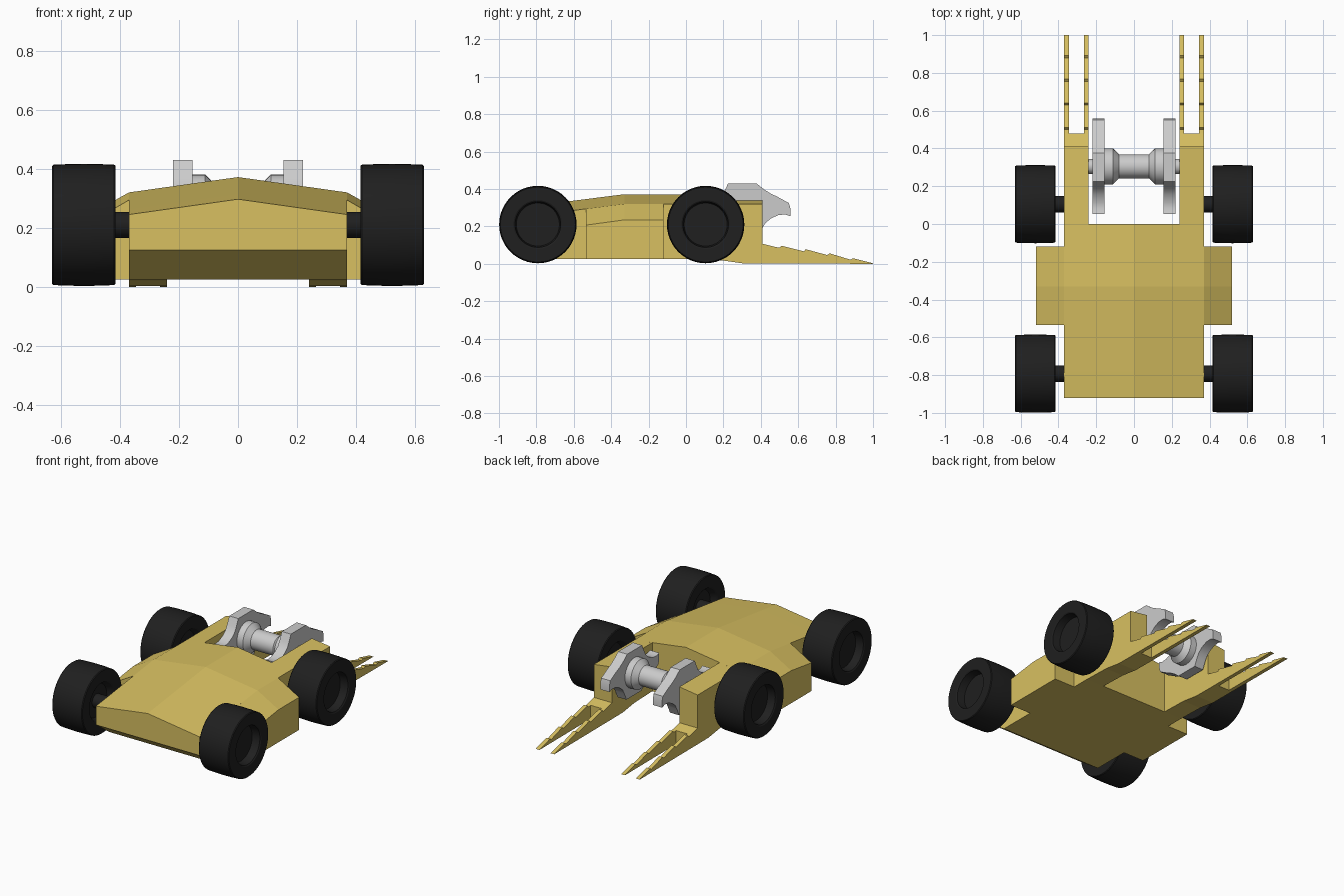
import bpy, bmesh, math

if "Cube" in bpy.data.objects:
    bpy.data.objects.remove(bpy.data.objects["Cube"])


def material(name, rgb):
    m = bpy.data.materials.new(name)
    m.diffuse_color = (*rgb, 1)
    m.use_nodes = True
    m.node_tree.nodes["Principled BSDF"].inputs["Base Color"].default_value = m.diffuse_color
    return m


GOLD = material("gold_paint", (0.69, 0.53, 0.12))
BLACK = material("black_rubber", (0.014, 0.014, 0.014))


def finish(name, bm, mat=None, smooth=False):
    bmesh.ops.recalc_face_normals(bm, faces=bm.faces)
    me = bpy.data.meshes.new(name)
    bm.to_mesh(me)
    bm.free()
    ob = bpy.data.objects.new(name, me)
    bpy.context.collection.objects.link(ob)
    if mat:
        me.materials.append(mat)
    if smooth:
        bpy.ops.object.select_all(action='DESELECT')
        ob.select_set(True)
        bpy.context.view_layer.objects.active = ob
        bpy.ops.object.shade_smooth_by_angle(angle=math.radians(30))
    return ob


def loft(name, sections, mat=None, smooth=False):
    """Skin closed loops of equal length and cap both ends."""
    bm = bmesh.new()
    rings = [[bm.verts.new(p) for p in s] for s in sections]
    for a, b in zip(rings, rings[1:]):
        for i in range(len(a)):
            j = (i + 1) % len(a)
            bm.faces.new((a[i], a[j], b[j], b[i]))
    bm.faces.new(rings[0])
    bm.faces.new(rings[-1])
    return finish(name, bm, mat, smooth)


def prism(name, profile, x0, x1, mat=None, smooth=False):
    """Extrude a (y, z) outline along x."""
    return loft(name, [[(x, y, z) for y, z in profile] for x in (x0, x1)], mat, smooth)


def lathe(name, profile, y, z, mat=None, n=48):
    """Turn an (x, radius) profile around an x-parallel axis."""
    ang = [2 * math.pi * i / n for i in range(n)]
    return loft(name, [[(x, y + r * math.cos(a), z + r * math.sin(a)) for a in ang]
                       for x, r in profile], mat, True)


# Main hull: wedge nose, shallow ridged roof
def hull_section(y, base, edge):
    return [(-0.37, y, base), (0.37, y, base), (0.37, y, edge),
            (0, y, edge + 0.052), (-0.37, y, edge)]


loft("hull", [hull_section(-0.92, 0.125, 0.245), hull_section(-0.78, 0.025, 0.263),
              hull_section(-0.33, 0.025, 0.32), hull_section(0, 0.025, 0.32)], GOLD)

# Toothed fork outline
prong = [(0.48, 0.002), (1, 0), (0.995, 0.004), (0.892, 0.03), (0.88, 0.022),
         (0.768, 0.056), (0.755, 0.047), (0.64, 0.078), (0.63, 0.067),
         (0.51, 0.097), (0.50, 0.086), (0.48, 0.09)]

# Spinner tooth-disc outline about its axis, repeated by half a turn
half = [(-0.08, 0.145), (0.072, 0.145), (0.11, 0.115), (0.145, 0.092), (0.185, 0.073),
        (0.245, 0.04), (0.253, 0.012), (0.253, -0.03), (0.225, -0.021), (0.19, -0.024),
        (0.15, -0.042), (0.12, -0.066), (0.102, -0.097)]
SY, SZ = 0.305, 0.285
disc = [(SY + s * y, SZ + s * z) for s in (1, -1) for y, z in half]

for s, side in ((1, "right"), (-1, "left")):
    # Side pod with sloping top
    loft("side_pod_" + side,
         [[(s * 0.37, y, 0.025), (s * 0.52, y, 0.025), (s * 0.52, y, o), (s * 0.37, y, e)]
          for y, e, o in ((-0.535, 0.294, 0.207), (-0.33, 0.32, 0.235), (-0.12, 0.32, 0.235))],
         GOLD)
    # Arm beside the spinner slot
    loft("arm_" + side,
         [[(s * 0.24, y, b), (s * 0.37, y, b), (s * 0.37, y, 0.32), (s * 0.24, y, 0.338)]
          for y, b in ((0, 0.025), (0.18, 0.02), (0.3, 0.003), (0.41, 0.002))], GOLD)
    # Fork root and its two prongs
    prism("fork_root_" + side, [(0.41, 0.002), (0.48, 0.002), (0.48, 0.09), (0.41, 0.107)],
          s * 0.24, s * 0.37, GOLD)
    for tag, x in (("inner", 0.24), ("outer", 0.345)):
        prism(f"fork_prong_{tag}_{side}", prong, s * x, s * (x + 0.025), GOLD)
    # Wheels and axles
    for tag, y in (("front", -0.792), ("rear", 0.105)):
        lathe(f"wheel_{tag}_{side}",
              [(s * x, r) for x, r in (
                  (0.455, 0.105), (0.42, 0.122), (0.415, 0.13), (0.415, 0.2), (0.42, 0.204),
                  (0.47, 0.206), (0.522, 0.207), (0.575, 0.206), (0.625, 0.204), (0.63, 0.2),
                  (0.63, 0.13), (0.625, 0.122), (0.575, 0.115))], y, 0.21, BLACK)
        lathe(f"axle_{tag}_{side}", [(s * 0.35, 0.044), (s * 0.47, 0.044)], y, 0.21, BLACK, 32)
    # Spinner disc
    prism("spinner_disc_" + side, disc, s * 0.155, s * 0.22, None, True)

# Spinner shaft with flared hubs
shaft = [(0.24, 0.04), (0.21, 0.04), (0.21, 0.096), (0.112, 0.096), (0.08, 0.064)]
lathe("spinner_shaft", [(-x, r) for x, r in shaft] + shaft[::-1], SY, SZ, None, 32)
